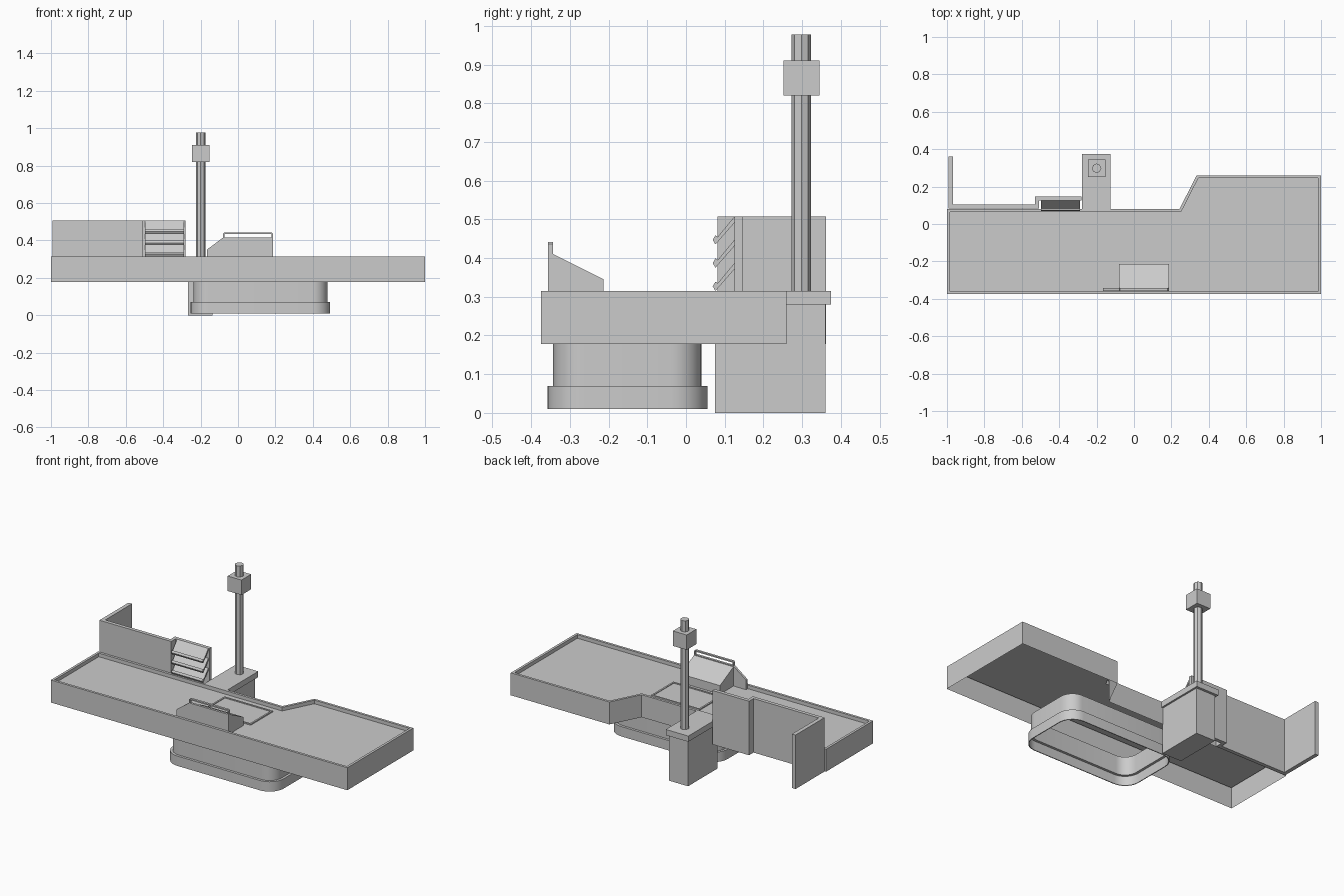
import bpy, bmesh, math
from mathutils import Vector

if "Cube" in bpy.data.objects:
    bpy.data.objects.remove(bpy.data.objects["Cube"])


def finish(name, bm, smooth=False):
    bmesh.ops.recalc_face_normals(bm, faces=bm.faces)
    me = bpy.data.meshes.new(name)
    bm.to_mesh(me)
    bm.free()
    ob = bpy.data.objects.new(name, me)
    bpy.context.collection.objects.link(ob)
    if smooth:
        bpy.ops.object.select_all(action='DESELECT')
        ob.select_set(True)
        bpy.context.view_layer.objects.active = ob
        bpy.ops.object.shade_smooth_by_angle(angle=math.radians(35))
    return ob


def prism(name, pts, a, b, axis='z', smooth=False):
    """Extrude a 2D outline from a to b along an axis."""
    put = {'z': lambda p, t: (p[0], p[1], t),
           'y': lambda p, t: (p[0], t, p[1]),
           'x': lambda p, t: (t, p[0], p[1])}[axis]
    bm = bmesh.new()
    lo = [bm.verts.new(put(p, a)) for p in pts]
    hi = [bm.verts.new(put(p, b)) for p in pts]
    bm.faces.new(lo)
    bm.faces.new(hi)
    n = len(pts)
    for i in range(n):
        j = (i + 1) % n
        bm.faces.new((lo[i], lo[j], hi[j], hi[i]))
    return finish(name, bm, smooth)


def rect(x0, x1, y0, y1):
    return [(x0, y0), (x1, y0), (x1, y1), (x0, y1)]


def box(name, x0, x1, y0, y1, z0, z1):
    return prism(name, rect(x0, x1, y0, y1), z0, z1)


def round_rect(x0, x1, y0, y1, r, n=8):
    pts = []
    corners = ((x1 - r, y1 - r), (x0 + r, y1 - r), (x0 + r, y0 + r), (x1 - r, y0 + r))
    for k, (cx, cy) in enumerate(corners):
        for i in range(n + 1):
            a = math.pi / 2 * (k + i / n)
            pts.append((cx + r * math.cos(a), cy + r * math.sin(a)))
    return pts


def sweep(name, rings, smooth=False):
    """Closed band through a cycle of matching (outline, height) loops."""
    bm = bmesh.new()
    loops = [[bm.verts.new((x, y, z)) for x, y in pts] for pts, z in rings]
    n, m = len(loops[0]), len(loops)
    for k in range(m):
        A, B = loops[k], loops[(k + 1) % m]
        for i in range(n):
            j = (i + 1) % n
            bm.faces.new((A[i], A[j], B[j], B[i]))
    return finish(name, bm, smooth)


DECK = 0.293
LOW = 0.178

# Counter shell: open underneath, with a sunken deck inside a thin rim
outline = [(-1, -.375), (1, -.375), (1, .26), (.335, .26), (.243, .08), (-1, .08)]
bm = bmesh.new()
low = [bm.verts.new((x, y, LOW)) for x, y in outline]
top = [bm.verts.new((x, y, .315)) for x, y in outline]
for i in range(6):
    j = (i + 1) % 6
    bm.faces.new((low[i], low[j], top[j], top[i]))
deck = bm.faces.new(top)
bm.normal_update()
bmesh.ops.inset_region(bm, faces=[deck], thickness=.015, use_even_offset=True)
ext = bmesh.ops.extrude_face_region(bm, geom=[deck])
moved = [v for v in ext['geom'] if isinstance(v, bmesh.types.BMVert)]
bmesh.ops.translate(bm, verts=moved, vec=Vector((0, 0, DECK - .315)))
if deck.is_valid:
    bmesh.ops.delete(bm, geom=[deck], context='FACES_ONLY')
finish("counter", bm)

# Hollow rounded pedestal stepping out to a thin-walled skirt
def footing(d, r):
    return round_rect(-.238 - d, .478 + d, -.343 - d, .04 + d, r + d)

sweep("pedestal", [(footing(0, .08), LOW), (footing(0, .08), .07), (footing(.015, .08), .07),
                   (footing(.015, .08), .01), (footing(.01, .08), .01), (footing(.01, .08), .066),
                   (footing(-.005, .08), .066), (footing(-.005, .08), LOW)], True)

# Scanner frame and glass on the deck
outer, inner = rect(-.11, .217, -.188, .027), rect(-.1, .207, -.178, .017)
sweep("scanner_frame", [(outer, DECK), (outer, DECK + .007), (inner, DECK + .007), (inner, DECK)])
box("scanner_glass", -.1, .207, -.178, .017, DECK, DECK + .003)

# Sloped writing stand with front plate and grab rail
prism("stand", [(-.343, DECK), (-.343, .41), (-.213, .345), (-.213, DECK)], -.08, .186, 'x')
prism("stand_front_plate", [(-.165, DECK), (-.165, .352), (-.08, .415), (.186, .415), (.186, DECK)],
      -.357, -.343, 'y')
prism("stand_rail", [(-.08, .415), (-.08, .436), (-.074, .442), (.180, .442), (.186, .436), (.186, .415),
                     (.179, .415), (.179, .434), (-.073, .434), (-.073, .415)], -.357, -.343, 'y')

# Rear pillar, its cap, and the octagonal lamp pole with its box
box("rear_pillar", -.266, -.137, .075, .36, 0, .28)
box("pillar_cap", -.278, -.126, .068, .375, .28, .315)
pole = [(-.2 + .025 * math.cos(a), .298 + .025 * math.sin(a))
        for a in (math.pi / 4 * i for i in range(8))]
prism("lamp_pole", pole, .315, .978)
box("lamp_box", -.246, -.153, .252, .345, .82, .911)

# Back panel with a jog behind the rack, and a side wing
prism("back_panel", [(-.992, .082), (-.508, .082), (-.508, .125), (-.281, .125), (-.281, .147),
                     (-.528, .147), (-.528, .104), (-.968, .104), (-.968, .362), (-.992, .362)], LOW, .507)

# Display rack: three slanted shelves with small front lips
for i in range(3):
    z = .315 + i * .06
    prism(f"rack_shelf_{i + 1}", [(.076, z), (.125, z + .056), (.125, z + .072), (.082, z + .020),
                                  (.076, z + .024), (.069, z + .012)], -.498, -.288, 'x')
